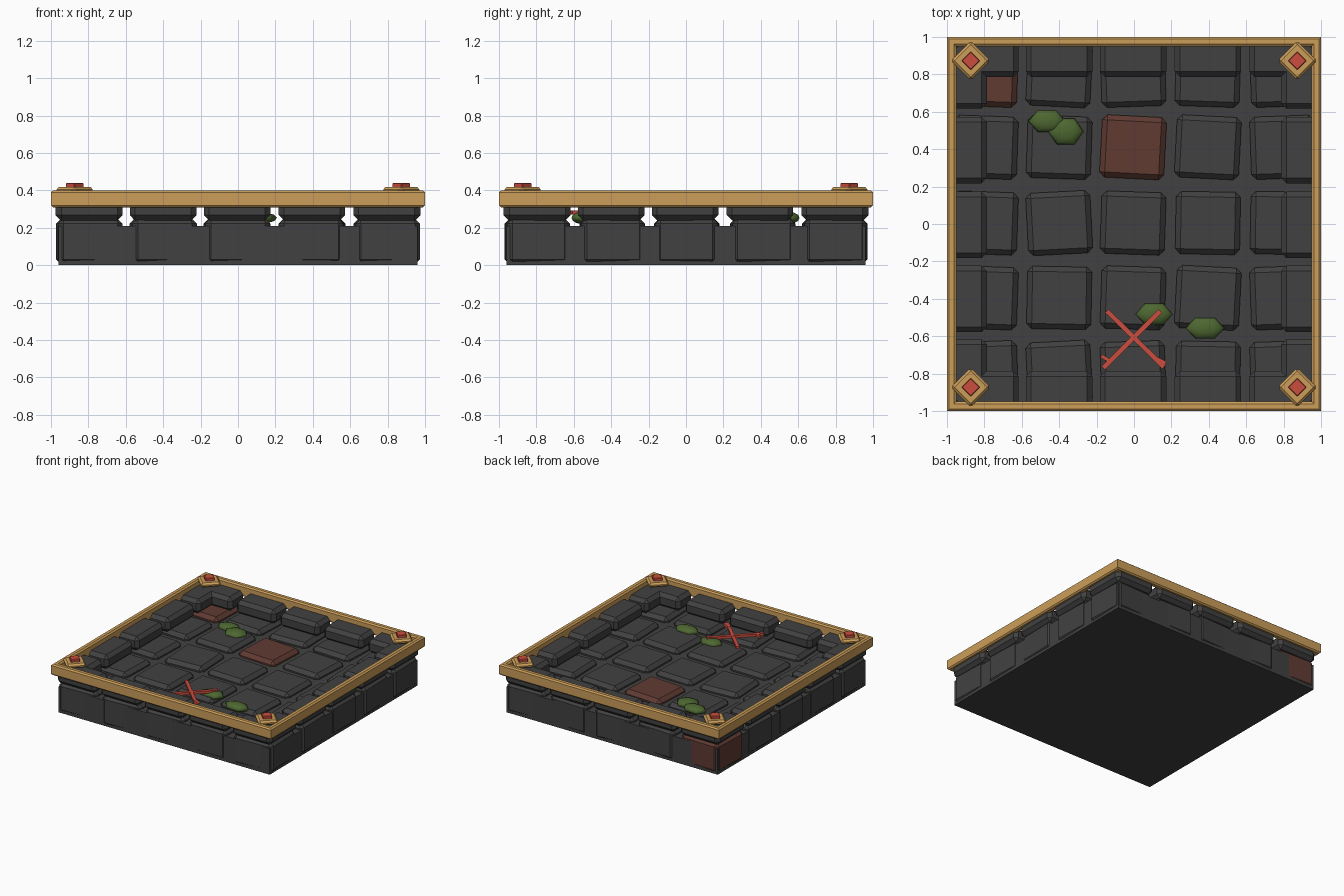
import bpy, bmesh, math
from mathutils import Matrix, Vector

if "Cube" in bpy.data.objects:
    bpy.data.objects.remove(bpy.data.objects["Cube"])


def material(name, rgb):
    m = bpy.data.materials.new(name)
    m.diffuse_color = (*rgb, 1)
    m.use_nodes = True
    m.node_tree.nodes["Principled BSDF"].inputs["Base Color"].default_value = m.diffuse_color
    return m


STONE = material("dark stone", (0.053, 0.053, 0.054))
RUST = material("rust stone", (0.115, 0.043, 0.032))
GOLD = material("gold", (0.60, 0.34, 0.10))
RED = material("red", (0.60, 0.075, 0.05))
MOSS = material("moss green", (0.075, 0.135, 0.03))


def finish(bm, name, mat):
    bmesh.ops.recalc_face_normals(bm, faces=bm.faces)
    me = bpy.data.meshes.new(name)
    bm.to_mesh(me)
    bm.free()
    me.materials.append(mat)
    ob = bpy.data.objects.new(name, me)
    bpy.context.collection.objects.link(ob)
    return ob


def block(name, mat, x, y, z0, z1, sx, sy, turn=0, bevel=0.0):
    """Chamfered box standing from z0 to z1, turned about z (degrees)."""
    bm = bmesh.new()
    bmesh.ops.create_cube(bm, size=1)
    bmesh.ops.scale(bm, vec=(sx, sy, z1 - z0), verts=bm.verts)
    if bevel:
        bmesh.ops.bevel(bm, geom=bm.edges[:], offset=bevel, segments=1,
                        profile=0.5, affect='EDGES')
    bm.transform(Matrix.Translation((x, y, (z0 + z1) / 2))
                 @ Matrix.Rotation(math.radians(turn), 4, 'Z'))
    return finish(bm, name, mat)


# Solid base under the paving
block("base_slab", STONE, 0, 0, 0, 0.21, 1.92, 1.92)

# Five by five paving stones, each slightly turned
STEPS = (-0.795, -0.4, -0.005, 0.395, 0.795)
ROWS = (-0.795, -0.395, 0.005, 0.41, 0.795)
TURNS = ((2, 3, 2, -1, 2),
         (-2, -1, -2, -3, 2),
         (-2, 3, -2, -1, -1),
         (-2, -2, -3, -3, 2),
         (-2, -3, 2, -2, 2))
for j, y in enumerate(ROWS):
    for i, x in enumerate(STEPS):
        mat = RUST if (i, j) in ((2, 3), (0, 4)) else STONE
        block(f"paving_stone_{j}_{i}", mat, x, y, 0.003, 0.25,
              0.345, 0.335, TURNS[j][i], 0.028)

# Raised edge stones on all four sides
for k, s in enumerate(STEPS):
    for side in (-1, 1):
        block(f"edge_stone_y_{side}_{k}", STONE, s, side * 0.882, 0.24, 0.355,
              0.355, 0.19, 0, 0.028)
        block(f"edge_stone_x_{side}_{k}", STONE, side * 0.882, s, 0.24, 0.355,
              0.19, 0.355, 0, 0.028)

# Gold frame: chamfered profile (half width, height) carried round the square
PROFILE = ((0.99, 0.31), (1.0, 0.32), (1.0, 0.39), (0.988, 0.40),
           (0.962, 0.40), (0.95, 0.39), (0.95, 0.32), (0.96, 0.31))
bm = bmesh.new()
loops = [[bm.verts.new((cx * r, cy * r, z)) for r, z in PROFILE]
         for cx, cy in ((-1, -1), (1, -1), (1, 1), (-1, 1))]
n = len(PROFILE)
for a in range(4):
    p, q = loops[a], loops[(a + 1) % 4]
    for b in range(n):
        c = (b + 1) % n
        bm.faces.new((p[b], q[b], q[c], p[c]))
finish(bm, "gold_frame", GOLD)

# Corner studs: gold diamond with a red gem
for sx in (-1, 1):
    for sy in (-1, 1):
        x, y = sx * 0.873, sy * 0.873
        block(f"corner_stud_{sx}_{sy}", GOLD, x, y, 0.38, 0.418,
              0.15, 0.15, 45, 0.014)
        block(f"corner_gem_{sx}_{sy}", RED, x, y, 0.40, 0.44,
              0.069, 0.069, 45, 0.004)

# Moss clumps
for k, (x, y, rx, ry) in enumerate(((-0.465, 0.55, 0.1, 0.066),
                                    (-0.365, 0.495, 0.095, 0.08),
                                    (0.108, -0.482, 0.1, 0.065),
                                    (0.38, -0.557, 0.105, 0.064))):
    bm = bmesh.new()
    bmesh.ops.create_uvsphere(bm, u_segments=6, v_segments=6, radius=1)
    bm.transform(Matrix.Translation((x, y, 0.253))
                 @ Matrix.Diagonal((rx, ry, 0.032, 1))
                 @ Matrix.Rotation(math.radians(30), 4, 'Z'))
    for f in bm.faces:
        f.smooth = True
    finish(bm, f"moss_clump_{k}", MOSS)

# Red cross mark with short barbs at its front ends
STROKES = ((-0.145, -0.465, 0.16, -0.765, 0.026),
           (0.14, -0.465, -0.165, -0.77, 0.026),
           (-0.175, -0.705, -0.125, -0.735, 0.02),
           (0.10, -0.71, 0.17, -0.745, 0.022))
for k, (x0, y0, x1, y1, w) in enumerate(STROKES):
    d = Vector((x1 - x0, y1 - y0))
    block(f"cross_stroke_{k}", RED, (x0 + x1) / 2, (y0 + y1) / 2,
          0.272, 0.292 + 0.001 * k, d.length, w,
          math.degrees(math.atan2(d.y, d.x)))
